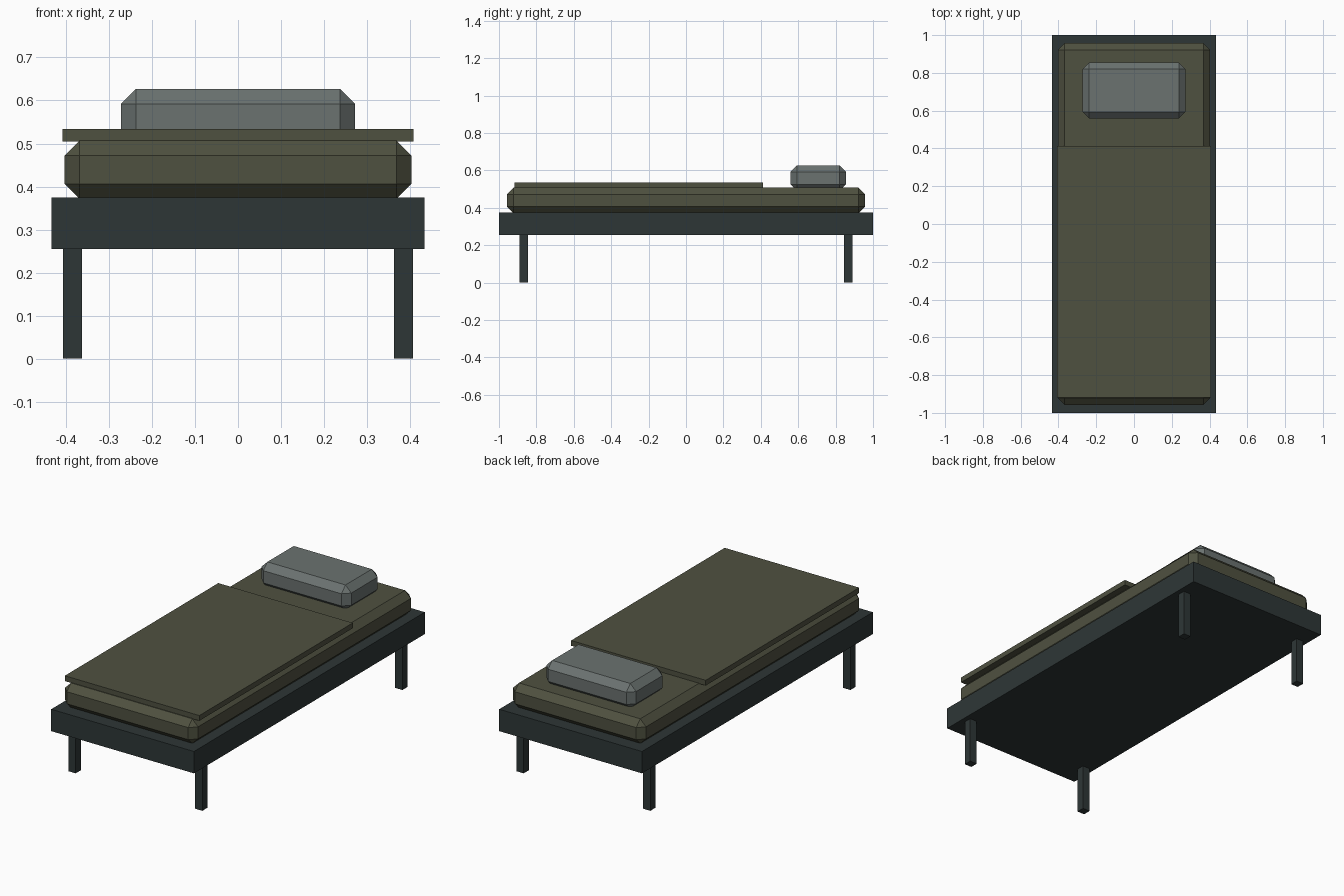
import bpy

if "Cube" in bpy.data.objects:
    bpy.data.objects.remove(bpy.data.objects["Cube"])


def material(name, rgb):
    m = bpy.data.materials.new(name)
    m.diffuse_color = (*rgb, 1.0)
    m.use_nodes = True
    m.node_tree.nodes["Principled BSDF"].inputs["Base Color"].default_value = m.diffuse_color
    return m


DARK = material("dark slate", (0.027, 0.037, 0.037))
OLIVE = material("olive cloth", (0.078, 0.082, 0.051))
GREY = material("grey cloth", (0.145, 0.168, 0.162))


def box(name, lo, hi, mat, chamfer=0.0):
    """Axis-aligned box between two corners, with optional flat chamfers."""
    bpy.ops.mesh.primitive_cube_add(
        size=1, location=[(a + b) / 2 for a, b in zip(lo, hi)])
    ob = bpy.context.object
    ob.name = name
    ob.scale = [b - a for a, b in zip(lo, hi)]
    bpy.ops.object.transform_apply(location=False, rotation=False, scale=True)
    ob.data.materials.append(mat)
    if chamfer:
        mod = ob.modifiers.new("chamfer", 'BEVEL')
        mod.width = chamfer
        mod.segments = 1
        mod.limit_method = 'NONE'
    return ob


# Bed base and its four square legs
box("bed_frame", (-0.433, -1, 0.255), (0.433, 1, 0.375), DARK)
for x, side in ((-0.384, "left"), (0.384, "right")):
    for y, end in ((-0.867, "front"), (0.867, "back")):
        box(f"{end}_{side}_leg", (x - 0.022, y - 0.022, 0),
            (x + 0.022, y + 0.022, 0.255), DARK)

# Bedding
box("mattress", (-0.403, -0.957, 0.371), (0.403, 0.957, 0.507), OLIVE, 0.035)
box("blanket", (-0.408, -0.918, 0.505), (0.408, 0.412, 0.534), OLIVE)
box("pillow", (-0.272, 0.558, 0.49), (0.272, 0.856, 0.627), GREY, 0.035)
